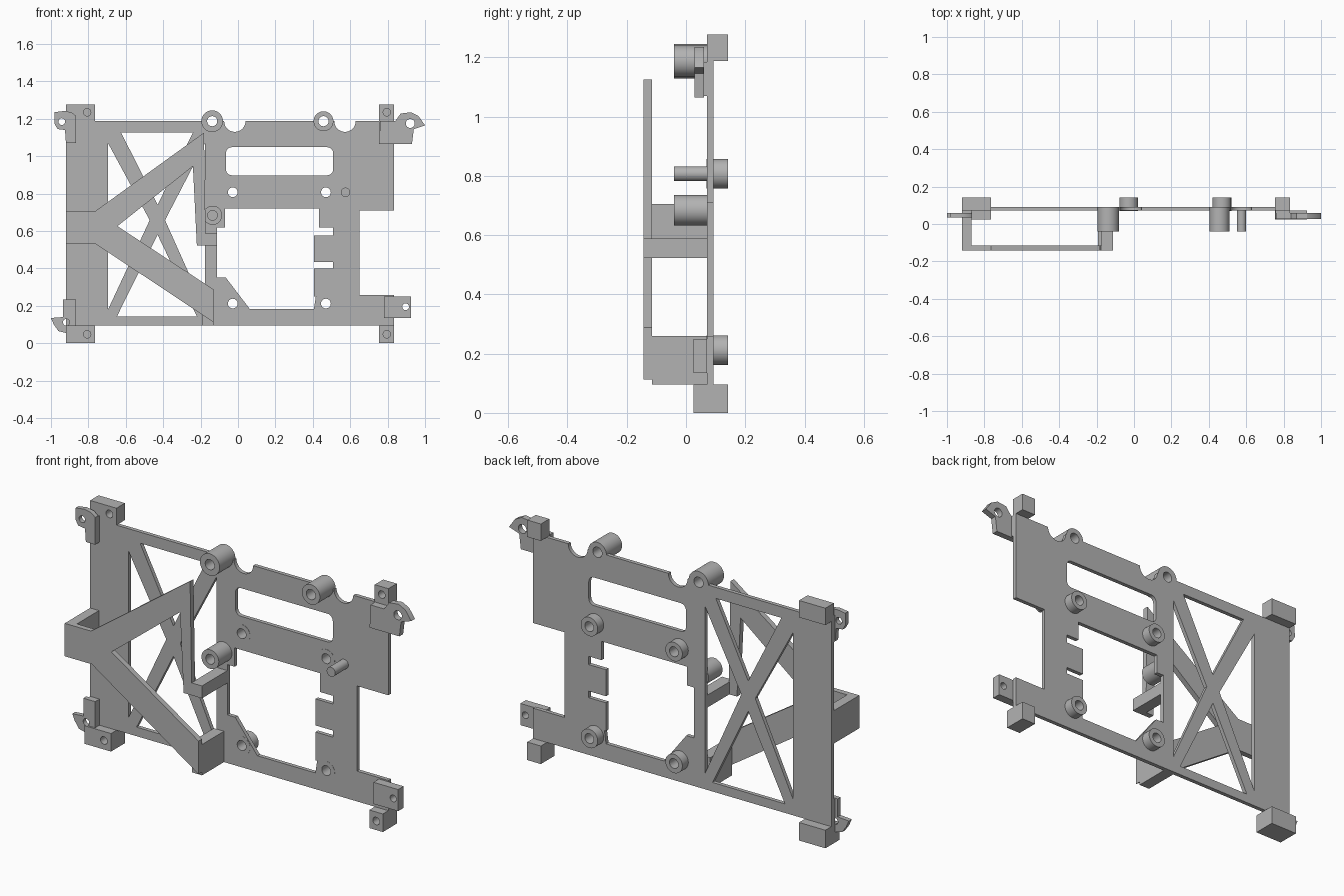
import bpy, bmesh, math

grey = bpy.data.materials.new("plain_grey")
grey.diffuse_color = (0.45, 0.45, 0.45, 1)


def arc(cx, cz, r, a0, a1, n=16):
    return [(cx + r * math.cos(math.radians(a0 + (a1 - a0) * i / n)),
             cz + r * math.sin(math.radians(a0 + (a1 - a0) * i / n))) for i in range(n + 1)]


def circle(cx, cz, r, n=40):
    return arc(cx, cz, r, 0, 360, n)[:-1]


def rect(x0, x1, z0, z1):
    return [(x0, z0), (x1, z0), (x1, z1), (x0, z1)]


def round_rect(x0, x1, z0, z1, r):
    return (arc(x1 - r, z1 - r, r, 0, 90, 6) + arc(x0 + r, z1 - r, r, 90, 180, 6)
            + arc(x0 + r, z0 + r, r, 180, 270, 6) + arc(x1 - r, z0 + r, r, 270, 360, 6))


def prism(name, y0, y1, *loops):
    """Front-view outline (first loop) with holes (other loops), extruded from y0 to y1."""
    cu = bpy.data.curves.new(name, 'CURVE')
    cu.dimensions = '2D'
    cu.fill_mode = 'BOTH'
    cu.extrude = (y1 - y0) / 2
    for pts in loops:
        s = cu.splines.new('POLY')
        s.points.add(len(pts) - 1)
        for p, (x, z) in zip(s.points, pts):
            p.co = (x, z, 0, 1)
        s.use_cyclic_u = True
    tmp = bpy.data.objects.new(name + "_curve", cu)
    bpy.context.collection.objects.link(tmp)
    bpy.context.view_layer.update()
    dg = bpy.context.evaluated_depsgraph_get()
    me = bpy.data.meshes.new_from_object(tmp.evaluated_get(dg))
    bpy.data.objects.remove(tmp)
    bm = bmesh.new()
    bm.from_mesh(me)
    for v in bm.verts:
        x, z, d = v.co
        v.co = (x, (y0 + y1) / 2 - d, z)
    bmesh.ops.remove_doubles(bm, verts=bm.verts, dist=1e-5)
    bmesh.ops.recalc_face_normals(bm, faces=bm.faces)
    bm.to_mesh(me)
    bm.free()
    me.shade_smooth()
    me.set_sharp_from_angle(angle=math.radians(30))
    me.materials.clear()
    me.materials.append(grey)
    me.name = name
    ob = bpy.data.objects.new(name, me)
    bpy.context.collection.objects.link(ob)
    return ob


# Main plate: stepped outline with rounded notches along the top
BACK, FRONT = 0.092, 0.071
TOP, BOT = 1.187, 0.096
outline = [(-0.92, BOT), (0.835, BOT), (0.835, 0.257), (0.65, 0.257), (0.65, 0.71),
           (0.835, 0.71), (0.835, TOP)]
for cx, r in ((0.572, 0.057), (0.457, 0.042), (-0.017, 0.057), (-0.138, 0.042)):
    outline += arc(cx, TOP, r, 0, -180)
outline.append((-0.92, TOP))

# Triangular openings that leave the X brace
tris = [[(-0.695, 1.07), (-0.472, 0.658), (-0.695, 0.18)],
        [(-0.626, 1.128), (-0.24, 1.128), (-0.43, 0.74)],
        [(-0.647, 0.144), (-0.22, 0.144), (-0.43, 0.58)],
        [(-0.176, 1.07), (-0.39, 0.658), (-0.176, 0.18)]]
slot = round_rect(-0.064, 0.508, 0.898, 1.048, 0.03)
opening = [(-0.07, 0.72), (-0.07, 0.62), (-0.112, 0.62), (-0.112, 0.352), (-0.066, 0.352),
           (0.064, 0.182), (0.406, 0.182), (0.416, 0.25), (0.406, 0.25), (0.406, 0.4),
           (0.508, 0.4), (0.508, 0.435), (0.406, 0.435), (0.406, 0.576), (0.508, 0.576),
           (0.508, 0.62), (0.433, 0.62), (0.433, 0.72)]
boss_at = [(x, z) for x in (-0.028, 0.47) for z in (0.807, 0.212)]
prism("main_plate", FRONT, BACK, outline, *tris, slot, opening,
      *[circle(x, z, 0.04) for x, z in boss_at])

# Rear bosses with through holes
for x, z in boss_at:
    prism("rear_boss", FRONT - 0.001, 0.142, circle(x, z, 0.05), circle(x, z, 0.026))

# Front standoffs and peg
for x, r in ((-0.138, 0.058), (0.457, 0.053)):
    prism("top_standoff", -0.04, BACK, circle(x, TOP, r), circle(x, TOP, 0.027))
prism("middle_standoff", -0.04, FRONT + 0.005, circle(-0.136, 0.684, 0.051),
      circle(-0.136, 0.684, 0.026))
prism("peg", -0.04, FRONT + 0.005, circle(0.575, 0.807, 0.025))

# Corner blocks with blind screw holes
for x0, x1, hx in ((-0.92, -0.765, -0.807), (0.755, 0.835, 0.796)):
    for tag, y0, z0, z1, hz in (("top", 0.071, TOP, 1.277, 1.235), ("bottom", 0.025, 0, BOT, 0.048)):
        prism(tag + "_corner_block", y0, y0 + 0.05, rect(x0, x1, z0, z1),
              circle(hx, hz, 0.02, 24))
        prism(tag + "_corner_block_back", y0 + 0.05, 0.142, rect(x0, x1, z0, z1))

# Hinge ears with holes, each on a pad against the plate
prism("top_left_ear", 0.035, 0.06,
      [(-0.865, 1.07), (-0.865, 1.215), (-0.89, 1.235), (-0.93, 1.242), (-0.98, 1.235),
       (-0.982, 1.175), (-0.965, 1.145), (-0.925, 1.14), (-0.92, 1.07)],
      circle(-0.942, 1.185, 0.018, 24))
prism("top_left_ear_pad", 0.06, FRONT, rect(-0.92, -0.865, 1.07, 1.21))
prism("bottom_left_ear", 0.035, 0.06,
      [(-0.935, 0.235), (-0.865, 0.235), (-0.865, 0.075), (-0.92, 0.055), (-0.96, 0.065),
       (-0.985, 0.1), (-1.0, 0.135), (-0.935, 0.14)],
      circle(-0.918, 0.112, 0.018, 24))
prism("bottom_left_ear_pad", 0.06, FRONT, rect(-0.92, -0.865, 0.08, 0.235))
prism("top_right_ear", 0.028, 0.06,
      [(0.755, 1.065), (0.76, 1.187), (0.84, 1.187), (0.87, 1.228), (0.925, 1.235),
       (0.965, 1.215), (1.0, 1.165), (0.94, 1.145), (0.93, 1.065)],
      circle(0.921, 1.175, 0.024, 24))
prism("top_right_ear_pad", 0.06, FRONT, rect(0.757, 0.835, 1.07, 1.185))
prism("bottom_right_ear", 0.025, FRONT, rect(0.78, 0.925, 0.135, 0.25),
      circle(0.896, 0.195, 0.018, 24))

# Front guard frame: two slanting arms and a tapered upright
YF, YA = -0.143, -0.114
prism("guard_frame", YF, YA,
      [(-0.92, 0.53), (-0.76, 0.53), (-0.132, 0.113), (-0.132, 0.289), (-0.645, 0.626),
       (-0.241, 0.946), (-0.22, 0.522), (-0.112, 0.522), (-0.112, 0.588), (-0.173, 0.588),
       (-0.182, 1.126), (-0.765, 0.705), (-0.92, 0.705)])

# Legs joining the guard to the plate
prism("guard_left_wall", YA, FRONT, rect(-0.92, -0.868, 0.53, 0.705))
prism("guard_middle_leg", YA, FRONT, rect(-0.175, -0.112, 0.522, 0.588))
prism("guard_lower_leg", YA, FRONT, rect(-0.192, -0.132, BOT, 0.26))
